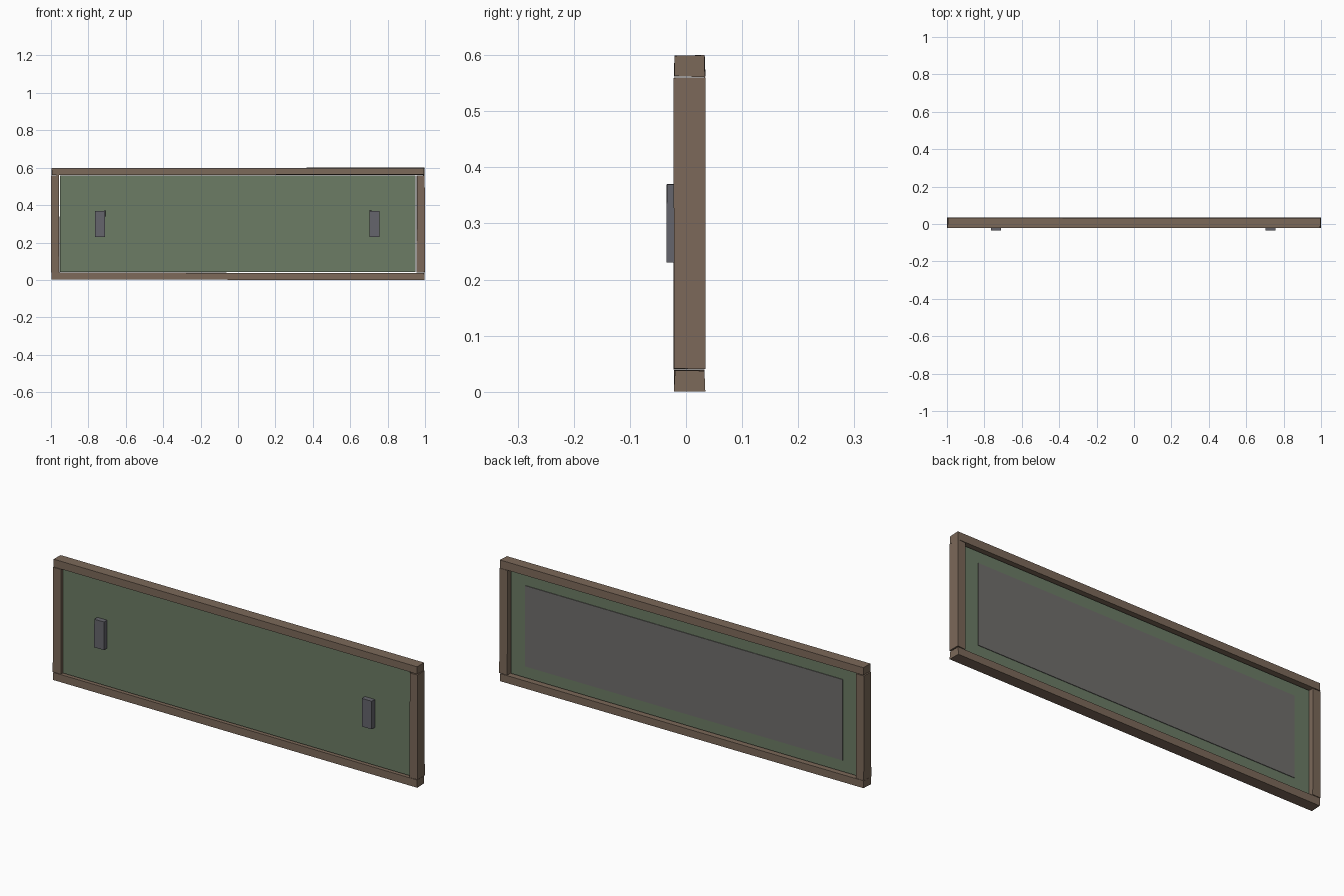
import bpy, bmesh, random
from mathutils import Vector

if "Cube" in bpy.data.objects:
    bpy.data.objects.remove(bpy.data.objects["Cube"])

random.seed(4)


def material(name, rgb):
    m = bpy.data.materials.new(name)
    m.diffuse_color = (*rgb, 1)
    m.use_nodes = True
    m.node_tree.nodes["Principled BSDF"].inputs["Base Color"].default_value = m.diffuse_color
    return m


wood = material("brown_wood", (0.20, 0.14, 0.10))
green = material("green_board", (0.15, 0.20, 0.13))
steel = material("dark_metal", (0.13, 0.13, 0.15))
grey = material("grey_backing", (0.16, 0.155, 0.15))


def box(name, lo, hi, mat, wobble=0.0):
    """Box between two corners; wobble pulls corners inwards for a hand-cut look."""
    lo, hi = Vector(lo), Vector(hi)
    mid = (lo + hi) / 2
    bm = bmesh.new()
    bmesh.ops.create_cube(bm, size=1)
    for v in bm.verts:
        for i in range(3):
            side = 1 if v.co[i] > 0 else -1
            v.co[i] = mid[i] + side * ((hi[i] - lo[i]) / 2 - random.uniform(0, wobble))
    mesh = bpy.data.meshes.new(name)
    bm.to_mesh(mesh)
    bm.free()
    mesh.materials.append(mat)
    obj = bpy.data.objects.new(name, mesh)
    bpy.context.collection.objects.link(obj)
    return obj


# frame: two full-length rails with two stiles between them
for name, z in (("bottom_rail", 0.0), ("top_rail", 0.56)):
    box(name, (-0.998, -0.022, z), (0.998, 0.035, z + 0.04), wood, 0.003)
for name, x in (("left_stile", -1.0), ("right_stile", 0.955)):
    box(name, (x, -0.023, 0.04), (x + 0.045, 0.035, 0.56), wood, 0.002)

# board set back inside the frame
box("board_panel", (-0.953, -0.010, 0.043), (0.95, 0.013, 0.557), green)

# thin backing sheet on the rear
box("backing_sheet", (-0.87, 0.012, 0.10), (0.87, 0.016, 0.50), grey)

# upright grips on the front
for name, x in (("left_grip", -0.737), ("right_grip", 0.73)):
    box(name, (x - 0.0275, -0.035, 0.23), (x + 0.0275, -0.009, 0.37), steel, 0.001)
